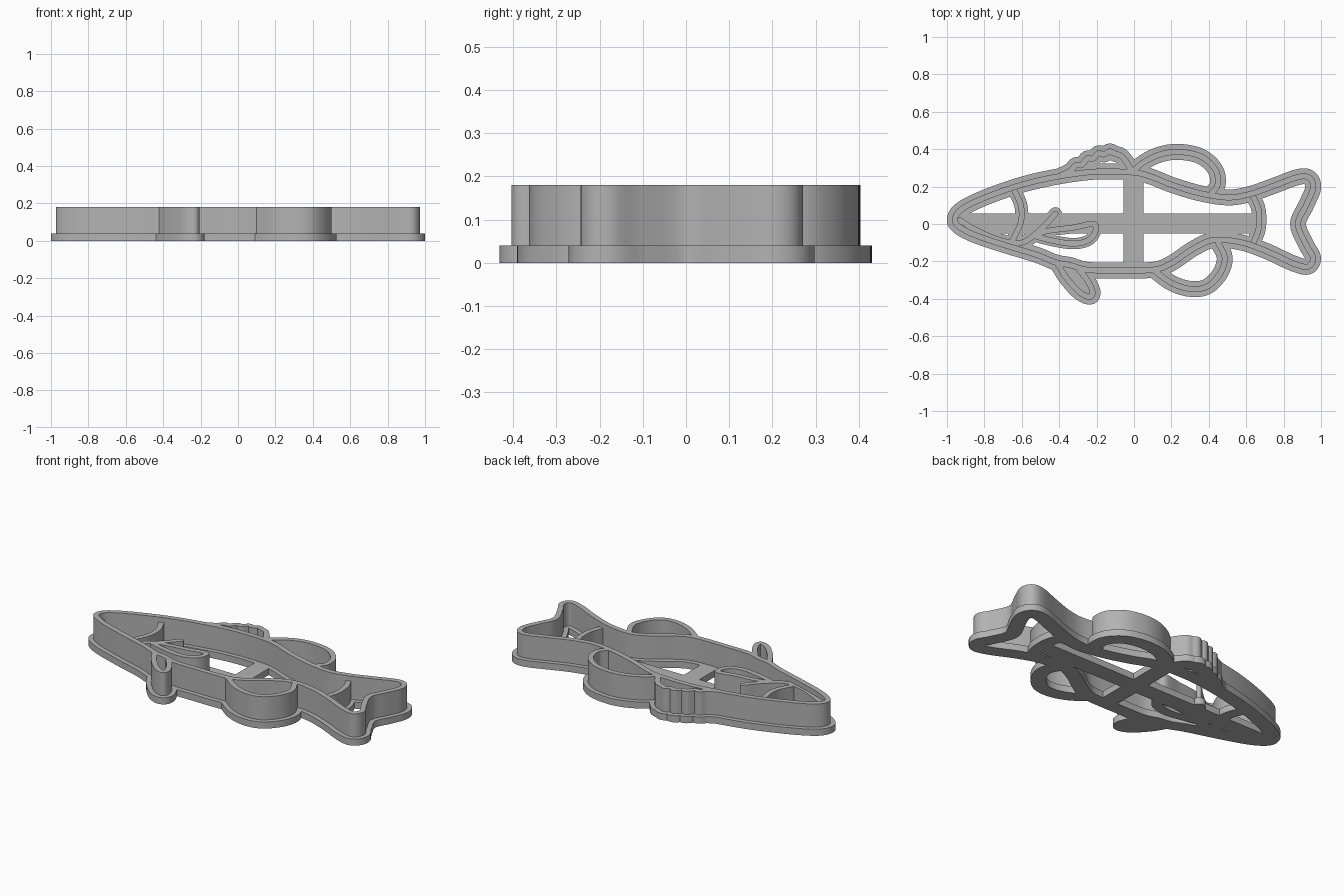
import bpy, bmesh, math
from mathutils import Vector

cube = bpy.data.objects.get("Cube")
if cube:
    bpy.data.objects.remove(cube, do_unlink=True)

GREY = (0.45, 0.45, 0.45, 1)
mat = bpy.data.materials.new("plain grey plastic")
mat.use_nodes = True
mat.diffuse_color = GREY
mat.node_tree.nodes["Principled BSDF"].inputs["Base Color"].default_value = GREY

FLANGE_H, WALL_H, MARK_H = 0.04, 0.18, 0.15
FLANGE_W, WALL_W = 0.0425, 0.0155      # half widths


def spline(points, closed, steps=6):
    """Smooth curve through the points."""
    p = [Vector(q) for q in points]
    n = len(p)
    out = []
    for i in range(n if closed else n - 1):
        if closed:
            a, b, c, d = (p[(i + k) % n] for k in (-1, 0, 1, 2))
        else:
            b, c = p[i], p[i + 1]
            a = p[i - 1] if i else b * 2 - c
            d = p[i + 2] if i + 2 < n else c * 2 - b
        for s in range(steps):
            t = s / steps
            out.append(0.5 * (2 * b + (c - a) * t + (2 * a - 5 * b + 4 * c - d) * t * t
                              + (3 * b - a - 3 * c + d) * t ** 3))
    if not closed:
        out.append(p[-1])
    return out


def finish(bm, name):
    bmesh.ops.recalc_face_normals(bm, faces=bm.faces)
    mesh = bpy.data.meshes.new(name)
    bm.to_mesh(mesh)
    bm.free()
    mesh.materials.append(mat)
    ob = bpy.data.objects.new(name, mesh)
    bpy.context.collection.objects.link(ob)
    bpy.ops.object.select_all(action='DESELECT')
    ob.select_set(True)
    bpy.context.view_layer.objects.active = ob
    bpy.ops.object.shade_smooth_by_angle(angle=math.radians(35))
    return ob


def ribbon(name, path, half, z0, z1, closed):
    """Upright band of constant width along a path, with rounded open ends."""
    n = len(path)
    rows = []
    for i, p in enumerate(path):
        if closed:
            t = path[(i + 1) % n] - path[i - 1]
        else:
            t = path[min(i + 1, n - 1)] - path[max(i - 1, 0)]
        rows.append((p, t.normalized(), half))
    if not closed:
        angles = [math.radians(a) for a in (25, 50, 75)]
        caps = []
        for (p, t, w), sign in ((rows[0], -1), (rows[-1], 1)):
            caps.append([(p + t * sign * half * math.sin(a), t, half * math.cos(a))
                         for a in angles])
        rows = caps[0][::-1] + rows + caps[1]
    bm = bmesh.new()
    rings = []
    for p, t, w in rows:
        side = Vector((-t.y, t.x)) * w
        l, r = p + side, p - side
        rings.append([bm.verts.new((q.x, q.y, z))
                      for q, z in ((l, z0), (r, z0), (r, z1), (l, z1))])
    m = len(rings)
    for i in range(m if closed else m - 1):
        a, b = rings[i], rings[(i + 1) % m]
        for k in range(4):
            j = (k + 1) % 4
            bm.faces.new((a[k], a[j], b[j], b[k]))
    if not closed:
        bm.faces.new(rings[0])
        bm.faces.new(rings[-1])
    return finish(bm, name)


def cutter_line(name, points, closed=False, height=WALL_H, flange=FLANGE_W):
    """Cutting wall standing on a wider flange."""
    path = spline(points, closed)
    ribbon(name + "_flange", path, flange, 0, FLANGE_H, closed)
    ribbon(name + "_wall", path, WALL_W, 0.01, height, closed)


def bar(name, x0, x1, y0, y1):
    bm = bmesh.new()
    bmesh.ops.create_cube(bm, size=1)
    for v in bm.verts:
        v.co = (x1 if v.co.x > 0 else x0, y1 if v.co.y > 0 else y0,
                FLANGE_H if v.co.z > 0 else 0)
    finish(bm, name)


# Closed body and tail outline
cutter_line("body", [
    (-.957, .03), (-.92, .08), (-.8, .14), (-.6, .21), (-.4, .255), (-.2, .28),
    (0, .275), (.1, .25), (.2, .21), (.35, .165), (.5, .142), (.62, .16),
    (.75, .205), (.88, .252), (.94, .245), (.957, .19), (.92, .1), (.877, 0),
    (.92, -.11), (.957, -.18), (.93, -.228), (.85, -.21), (.72, -.15),
    (.58, -.1), (.43, -.085), (.32, -.13), (.2, -.21), (.1, -.245),
    (-.1, -.248), (-.25, -.245), (-.34, -.22), (-.42, -.205), (-.52, -.165),
    (-.7, -.11), (-.86, -.055), (-.94, -.01)], closed=True)

# Fins
cutter_line("front_dorsal_fin", [
    (-.4, .255), (-.34, .285), (-.31, .315), (-.28, .315), (-.25, .35),
    (-.22, .35), (-.19, .378), (-.16, .372), (-.13, .388), (-.1, .375),
    (-.07, .365), (-.04, .33), (-.01, .28)])
cutter_line("rear_dorsal_fin", [
    (-.01, .28), (.06, .335), (.15, .375), (.25, .385), (.36, .36),
    (.435, .29), (.447, .21), (.41, .16)])
cutter_line("anal_fin", [
    (.11, -.25), (.2, -.315), (.3, -.347), (.39, -.335), (.46, -.265),
    (.485, -.18), (.45, -.1)])
cutter_line("pelvic_fin", [
    (-.41, -.21), (-.36, -.29), (-.29, -.365), (-.235, -.389), (-.222, -.36),
    (-.25, -.3), (-.29, -.25)])

# Inner marking lines
cutter_line("gill", [(-.64, .18), (-.605, .1), (-.605, .01), (-.65, -.09)],
            height=MARK_H, flange=.035)
cutter_line("jaw", [
    (-.93, .02), (-.85, -.03), (-.72, -.085), (-.6, -.1), (-.5, -.03), (-.42, .055)],
    height=MARK_H, flange=.035)
cutter_line("pectoral_fin", [
    (-.53, -.06), (-.45, -.035), (-.33, -.02), (-.22, .0), (-.205, -.035), (-.24, -.085),
    (-.32, -.105), (-.43, -.09)], closed=True, height=MARK_H, flange=.03)
cutter_line("tail_base", [(.63, .16), (.665, .08), (.667, -.02), (.635, -.11)],
            height=MARK_H, flange=.038)

# Crossed bracing bars
bar("long_brace", -.93, .66, -.05, .055)
bar("cross_brace", -.055, .05, -.25, .28)
